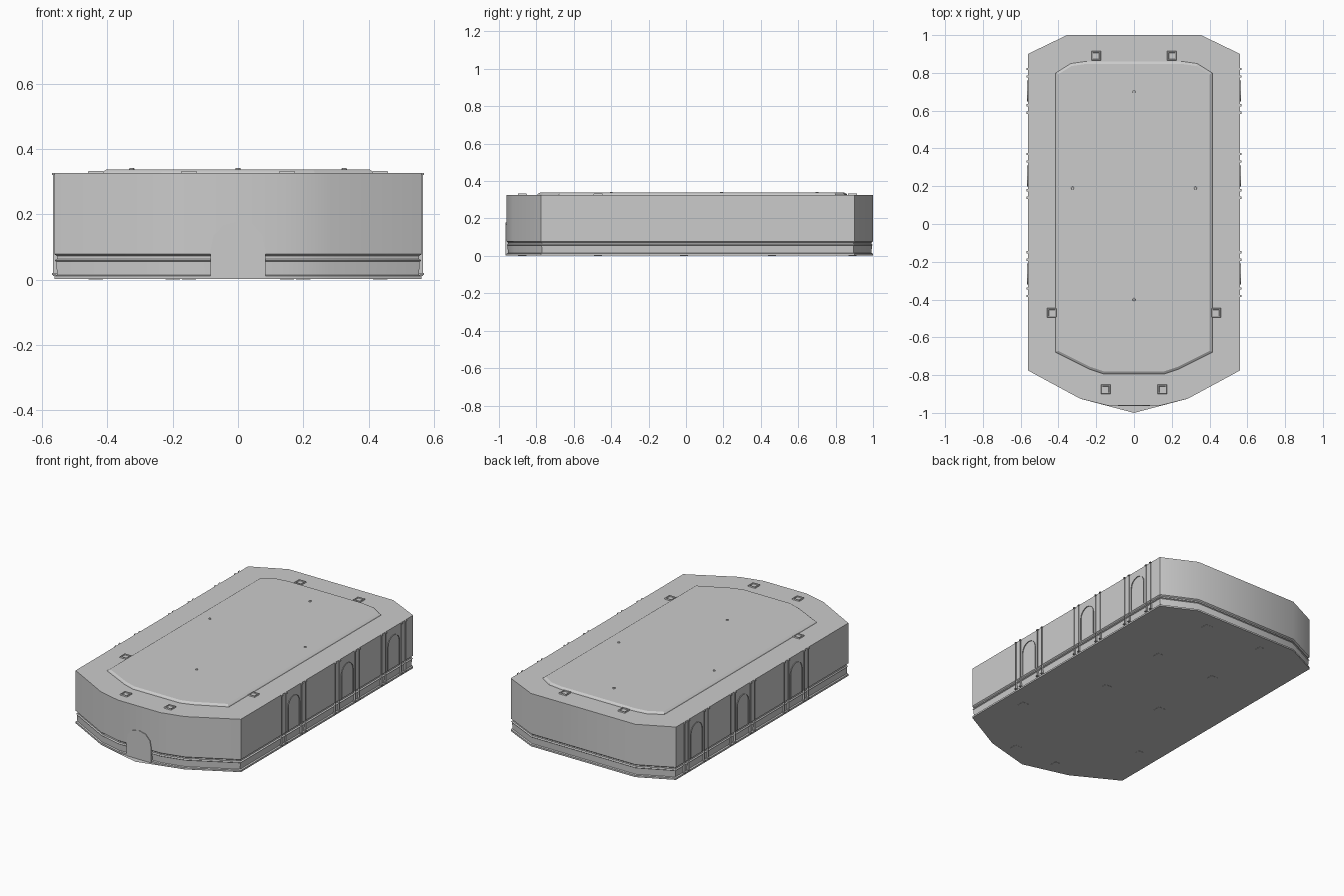
import bpy, bmesh, math
from mathutils import Vector

if "Cube" in bpy.data.objects:
    bpy.data.objects.remove(bpy.data.objects["Cube"])


def finish(name, bm, smooth=False):
    bmesh.ops.recalc_face_normals(bm, faces=bm.faces[:])
    me = bpy.data.meshes.new(name)
    bm.to_mesh(me)
    bm.free()
    ob = bpy.data.objects.new(name, me)
    bpy.context.collection.objects.link(ob)
    if smooth:
        bpy.ops.object.select_all(action='DESELECT')
        ob.select_set(True)
        bpy.context.view_layer.objects.active = ob
        bpy.ops.object.shade_smooth_by_angle(angle=math.radians(35))
    return ob


def mirrored(half):
    """Half outline (x >= 0, front to back) -> closed counter-clockwise outline."""
    return half + [(-x, y) for x, y in reversed(half) if x > 0]


def inset(pts, d):
    out = []
    for i, p in enumerate(pts):
        a, b, c = Vector(pts[i - 1]), Vector(p), Vector(pts[(i + 1) % len(pts)])
        u, v = (b - a).normalized(), (c - b).normalized()
        n1, n2 = Vector((-u.y, u.x)), Vector((-v.y, v.x))
        out.append(b + (n1 + n2) * d / (1 + n1.dot(n2)))
    return out


def loft(name, outline, steps, bottom=True, smooth=False):
    """Stack inset copies of an outline; steps are (inset, z)."""
    bm = bmesh.new()
    rings = [[bm.verts.new((p[0], p[1], z)) for p in inset(outline, d)] for d, z in steps]
    for r0, r1 in zip(rings, rings[1:]):
        for i in range(len(r0)):
            j = (i + 1) % len(r0)
            bm.faces.new((r0[i], r0[j], r1[j], r1[i]))
    bm.faces.new(rings[-1])
    if bottom:
        bm.faces.new(rings[0][::-1])
    return finish(name, bm, smooth)


def square(x, y, h):
    return [(x - h, y - h), (x + h, y - h), (x + h, y + h), (x - h, y + h)]


# Main hull with moulding grooves near the foot
back = [(.562, -.775), (.562, .9), (.355, 1)]
hull = mirrored([(.145, -.96), (.285, -.925)] + back)
loft("hull", hull, [(0, .002), (0, .012), (.008, .015), (.006, .055), (.001, .059),
                    (.008, .064), (.008, .072), (0, .078), (0, .326)], smooth=True)

# Flat floor sheet with pointed front
bm = bmesh.new()
bm.faces.new([bm.verts.new((x, y, .001)) for x, y in
              mirrored([(0, -1), (.285, -.925)] + back)])
finish("floor_sheet", bm)

# Raised roof panel with bevelled edge
panel = mirrored([(.16, -.795), (.235, -.77), (.415, -.68), (.415, .8), (.335, .85), (.25, .862)])
loft("roof_panel", panel, [(0, .325), (.003, .331), (.014, .338)], bottom=False)

# Roof hatches (rims with sunken lids) and matching floor pads
spots = [(.2, .89), (.435, -.47), (.15, -.875)]
for s in (-1, 1):
    for x, y in spots:
        loft("roof_hatch", square(s * x, y, .025),
             [(0, .325), (.002, .333), (.007, .333), (.009, .328)], bottom=False)
    for x, y in spots + [(.2, .46), (.2, -.01)]:
        loft("floor_pad", square(s * x, y, .022), [(0, 0), (0, .002)])

# Thin ring outline under the floor
bm = bmesh.new()
N = 32
rings = [[bm.verts.new((r * math.cos(2 * math.pi * i / N), -.41 + r * math.sin(2 * math.pi * i / N), .0005))
          for i in range(N)] for r in (.443, .449)]
for i in range(N):
    j = (i + 1) % N
    bm.faces.new((rings[0][i], rings[1][i], rings[1][j], rings[0][j]))
finish("floor_ring", bm)

# Small roof studs
for x, y in [(0, .7), (-.325, .19), (.325, .19), (0, -.4)]:
    bm = bmesh.new()
    bmesh.ops.create_cone(bm, cap_ends=True, segments=8, radius1=.009, radius2=.007, depth=.006)
    bmesh.ops.translate(bm, verts=bm.verts, vec=(x, y, .339))
    finish("roof_stud", bm)

# Arched door slab on the front
bm = bmesh.new()
arch = [(.084, .002), (.084, .09), (.075, .135), (.045, .168), (0, .178)]
f = bm.faces.new([bm.verts.new((x, -.964, z)) for x, z in mirrored(arch)])
g = bmesh.ops.extrude_face_region(bm, geom=[f])
bmesh.ops.translate(bm, verts=[v for v in g['geom'] if isinstance(v, bmesh.types.BMVert)], vec=(0, .02, 0))
finish("front_door", bm)


def fin(bm, path, x0, x1):
    """Thin strip standing out from the side wall along a (y, z) path."""
    a = [bm.verts.new((x0, y, z)) for y, z in path]
    b = [bm.verts.new((x1, y, z)) for y, z in path]
    for i in range(len(path) - 1):
        bm.faces.new((a[i], a[i + 1], b[i + 1], b[i]))


# Side bays: paired pilaster fins with feet and caps around an arch moulding
for s in (-1, 1):
    for c in (.705, .255, -.265):
        bm = bmesh.new()
        for t in (-1, 1):
            for off in (.116, .076):
                y = c + t * off
                fin(bm, [(y, .012), (y, .326)], s * .55, s * .567)
                for z in (.014, .320):
                    fin(bm, [(y - .006, z), (y + .006, z), (y + .006, z + .006),
                             (y - .006, z + .006), (y - .006, z)], s * .55, s * .57)
        curve = [(c + .056 * math.cos(math.pi * i / 8), .225 + .056 * math.sin(math.pi * i / 8))
                 for i in range(9)]
        fin(bm, [(c + .056, .08)] + curve + [(c - .056, .08)], s * .558, s * .567)
        finish("side_bay", bm)
